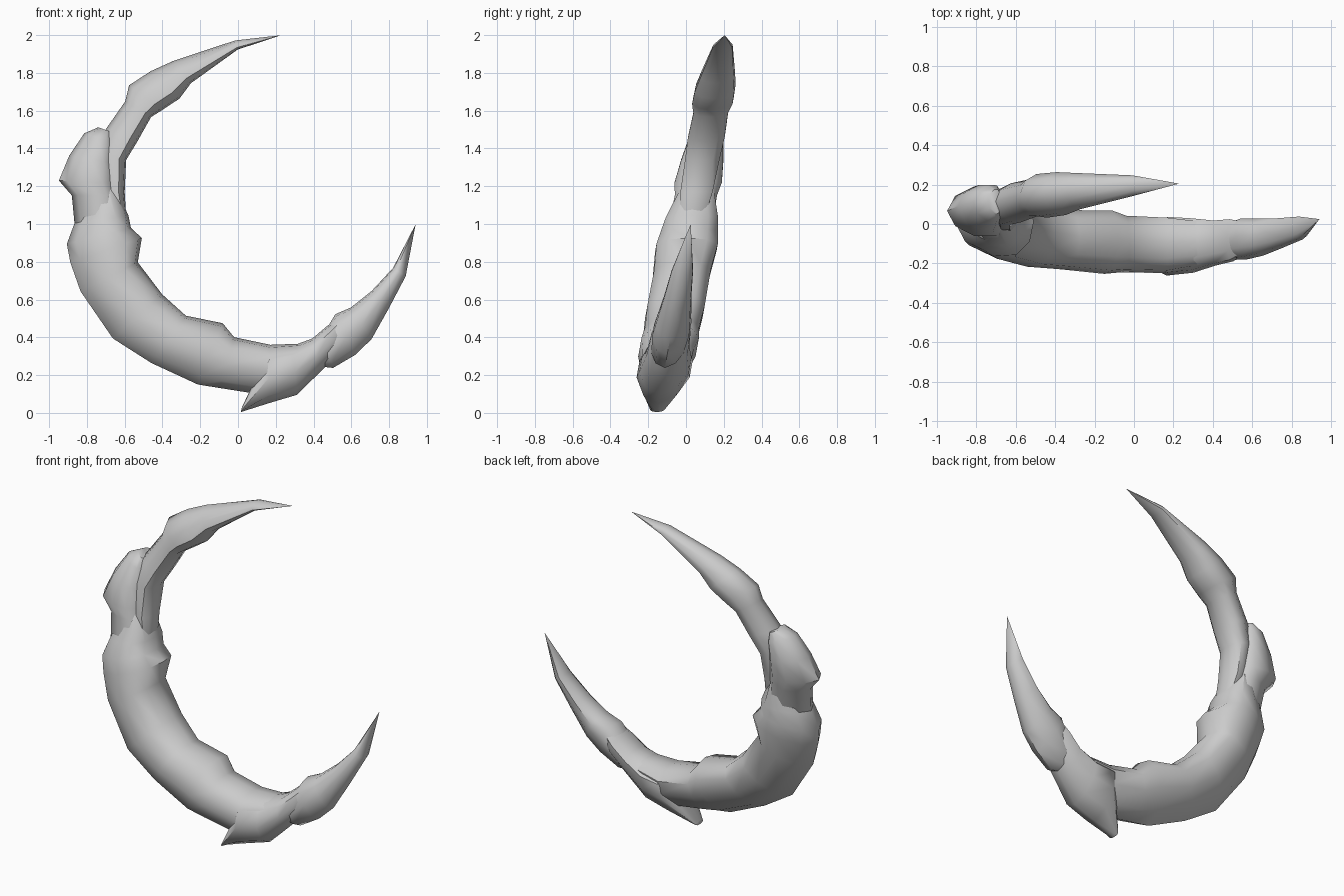
import bpy
import bmesh
from math import cos, sin, pi, radians, sqrt

default_cube = bpy.data.objects.get("Cube")
if default_cube:
    bpy.data.objects.remove(default_cube, do_unlink=True)

bone_material = bpy.data.materials.new("bone grey")
bone_material.use_nodes = True
bone_colour = (0.6, 0.6, 0.6, 1)
bone_material.diffuse_color = bone_colour
shader = bone_material.node_tree.nodes["Principled BSDF"]
shader.inputs["Base Color"].default_value = bone_colour

# The whole crescent curls around one centre and leans back as it rises
CENTRE_X, CENTRE_Z = 0.2, 1.17
SIDES = 10


def lean(height):
    return 0.18 * height - 0.155


def section_ring(bm, angle, inner, outer, depth):
    """One ridged oval between the inner and outer radius; thin ovals are flatter."""
    thickness = outer - inner
    half_depth = depth * sqrt(thickness)
    ring = []
    for side in range(SIDES):
        turn = 2 * pi * side / SIDES
        share = (1 - cos(turn)) / 2 + sin(turn) ** 2 / 8
        radius = outer - share * thickness
        x = CENTRE_X + radius * cos(radians(angle))
        z = CENTRE_Z + radius * sin(radians(angle))
        ring.append(bm.verts.new((x, lean(z) - half_depth * sin(turn), z)))
    return ring


def horn(name, depth, stations):
    """Skin a horn segment over stations of angle, inner radius, outer radius."""
    bm = bmesh.new()
    rings = [section_ring(bm, *station, depth) for station in stations]
    for ring, following in zip(rings, rings[1:]):
        for side in range(SIDES):
            after = (side + 1) % SIDES
            bm.faces.new((ring[side], ring[after], following[after], following[side]))
    bm.faces.new(rings[0])
    bm.faces.new(rings[-1])
    bmesh.ops.remove_doubles(bm, verts=bm.verts, dist=0.001)
    bmesh.ops.recalc_face_normals(bm, faces=bm.faces)
    mesh = bpy.data.meshes.new(name)
    bm.to_mesh(mesh)
    bm.free()
    mesh.materials.append(bone_material)
    segment = bpy.data.objects.new(name, mesh)
    bpy.context.collection.objects.link(segment)
    bpy.ops.object.select_all(action='DESELECT')
    segment.select_set(True)
    bpy.context.view_layer.objects.active = segment
    bpy.ops.object.shade_smooth_by_angle(angle=radians(50))


# Upper claw: point, flared collar, then a neck sunk into the sheath
horn("upper_claw", 0.24, [
    (88, .83, .83), (105, .78, .83), (128, .73, .88), (136, .71, .92), (144, .74, .96),
    (149, .77, .93), (160, .78, .96), (168, .81, .97), (180, .8, .94),
    (187, .8, .9), (195, .84, .86)])

# Shoulder sheath wrapping the outside of the neck
horn("shoulder_sheath", 0.24, [
    (160, .93, 1), (163, .9, 1.06), (170, .87, 1.11), (177, .85, 1.15),
    (181, .84, 1.08), (190, .83, 1.08), (202, .88, 1)])

# Main body, rising into the sheath, with two bumps on its inner edge
horn("main_body", 0.27, [
    (176, .87, .95), (189, .79, 1.08), (194, .79, 1.14), (199, .75, 1.15),
    (207, .82, 1.16), (222, .81, 1.16), (234, .81, 1.12), (248, .75, 1.1),
    (254, .8, 1.08), (268, .81, 1.08), (282, .82, .98)])

# Lower sheath, starting in a spur beneath the body and lapping over the claw
horn("lower_sheath", 0.27, [
    (261, 1.16, 1.18), (268, .82, 1.12), (276, .82, 1.08), (284, .8, .98),
    (291, .76, .92), (299, .74, .82)])

# Lower claw curving up to its point
horn("lower_claw", 0.21, [
    (280, .85, .93), (288, .8, .98), (296, .72, .96), (303, .73, .93),
    (314, .73, .86), (327, .74, .82), (347, .76, .76)])
